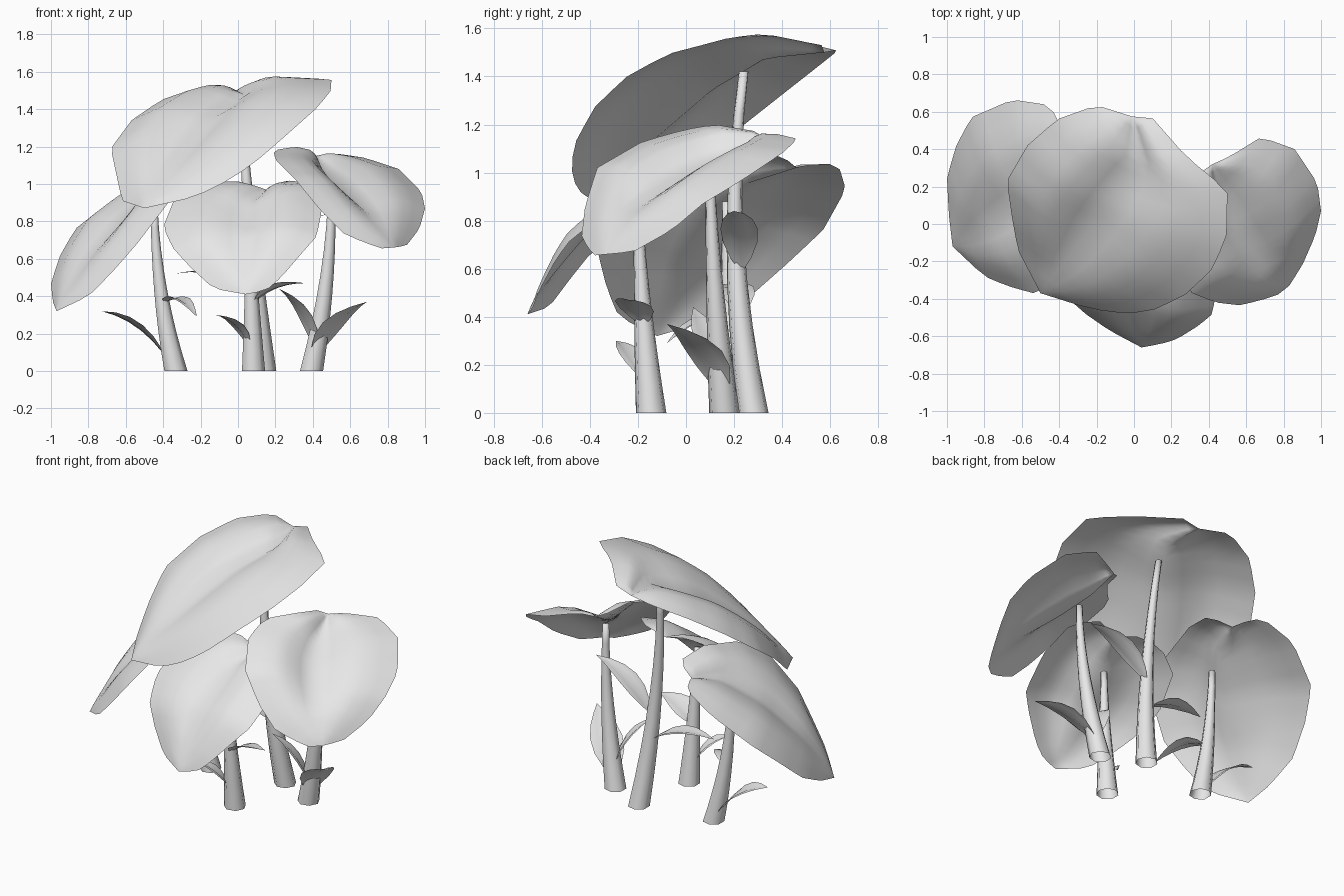
import bpy, bmesh, math
from mathutils import Vector

cube = bpy.data.objects.get("Cube")
if cube:
    bpy.data.objects.remove(cube, do_unlink=True)

# One plain matt colour for the whole plant
plain = bpy.data.materials.new("pale_grey")
plain.use_nodes = True
GREY = (0.8, 0.8, 0.8, 1)
plain.diffuse_color = GREY
plain.roughness = 1
shader = plain.node_tree.nodes["Principled BSDF"]
shader.inputs["Base Color"].default_value = GREY
shader.inputs["Roughness"].default_value = 1


def add_object(name, bm):
    for face in bm.faces:
        face.smooth = True
    mesh = bpy.data.meshes.new(name)
    bm.to_mesh(mesh)
    bm.free()
    mesh.materials.append(plain)
    obj = bpy.data.objects.new(name, mesh)
    bpy.context.collection.objects.link(obj)


def along(points, t):
    """Point at fraction t of the length of a polyline."""
    lengths = [(b - a).length for a, b in zip(points, points[1:])]
    left = t * sum(lengths)
    for a, b, size in zip(points, points[1:], lengths):
        if left <= size:
            return a.lerp(b, left / size)
        left -= size
    return points[-1].copy()


def bend(start, middle, end, t):
    """Smooth arc passing through three points."""
    control = 2 * middle - (start + end) / 2
    return start.lerp(control, t).lerp(control.lerp(end, t), t)


def blade(name, rib, right, left, bulge, rows=20, half=5):
    """Leaf sheet between two rims: a valley at the rib that fades into a dome at the tip."""
    rib = [Vector(p) for p in rib]
    rims = [[rib[0]] + [Vector(p) for p in side] + [rib[-1]] for side in (left, right)]
    across = along(rims[1], 0.5) - along(rims[0], 0.5)
    up = across.cross(rib[-1] - rib[0]).normalized()
    if up.z < 0:
        up.negate()
    bm = bmesh.new()
    grid = []
    for k in range(rows + 1):
        t = k / rows
        centre = along(rib, t)
        swell = max(0, math.sin(math.pi * t)) ** 0.7
        row = []
        for j in range(-half, half + 1):
            s = abs(j) / half
            p = centre.lerp(along(rims[j > 0], t), s)
            valley = max(0, math.sin(math.pi * s)) ** 1.4
            dome = 0.8 * math.cos(math.pi * s / 2)
            puff = valley + (dome - valley) * t ** 3
            row.append(bm.verts.new(p + up * bulge * puff * swell))
        grid.append(row)
    for a, b in zip(grid, grid[1:]):
        for j in range(2 * half):
            bm.faces.new((a[j], a[j + 1], b[j + 1], b[j]))
    bmesh.ops.remove_doubles(bm, verts=bm.verts, dist=0.0005)
    bm.normal_update()
    if sum(f.normal.dot(up) * f.calc_area() for f in bm.faces) < 0:
        bmesh.ops.reverse_faces(bm, faces=bm.faces)
    add_object(name, bm)


def stem(name, base, middle, top, sides=7, rings=8):
    """Tapered open stalk, flared at the foot."""
    base, middle, top = Vector(base), Vector(middle), Vector(top)
    bm = bmesh.new()
    loops = []
    for k in range(rings + 1):
        t = k / rings
        c = bend(base, middle, top, t)
        r = 0.02 + 0.045 * (1 - t) ** 1.4
        angles = [math.tau * i / sides for i in range(sides)]
        loops.append([bm.verts.new(c + Vector((r * math.cos(a), r * math.sin(a), 0)))
                      for a in angles])
    for a, b in zip(loops, loops[1:]):
        for i in range(sides):
            j = (i + 1) % sides
            bm.faces.new((a[i], a[j], b[j], b[i]))
    bm.faces.new(loops[-1])
    add_object(name, bm)


def leaflet(name, base, middle, tip, width=0.075, tilt=0.0):
    """Small arching leaf with a shallow fold; tilt raises one edge."""
    base, middle, tip = Vector(base), Vector(middle), Vector(tip)
    spine = [bend(base, middle, tip, k / 6) for k in range(7)]
    side = (tip - base).cross(Vector((0, 0, 1))).normalized()
    side.z = tilt
    lift = Vector((0, 0, 0.015))
    rims = []
    for sign in (1, -1):
        rims.append([p + (side * sign * width + lift) * math.sin(math.pi * (k / 6) ** 0.8)
                     for k, p in enumerate(spine) if 0 < k < 6])
    blade(name, spine, rims[0], rims[1], 0.006, rows=6, half=2)


# Large leaves: rib from notch to tip, then the two rims in the same direction
blade("top_leaf",
      [(-.01, .575, 1.5), (.04, .33, 1.475), (-.14, .11, 1.34), (-.37, -.2, 1.05), (-.5, -.37, .87)],
      [(.1, .565, 1.53), (.28, .36, 1.57), (.5, .18, 1.56), (.495, -.07, 1.495),
       (.42, -.24, 1.405), (.28, -.375, 1.28), (.12, -.455, 1.14), (-.03, -.48, 1.03),
       (-.23, -.455, .93)],
      [(-.2, .635, 1.51), (-.41, .56, 1.45), (-.57, .42, 1.34), (-.68, .23, 1.19),
       (-.65, .02, 1.05), (-.62, -.14, .91)], 0.085)
blade("left_leaf",
      [(.42, .32, 1.15), (.46, .16, 1.06), (.55, -.03, .96), (.72, -.25, .8), (.83, -.33, .66)],
      [(.51, .36, 1.165), (.68, .465, 1.14), (.86, .4, 1.08), (.98, .22, .96), (1, .07, .87),
       (.97, -.06, .76), (.9, -.22, .67)],
      [(.37, .3, 1.17), (.31, .12, 1.2), (.19, 0, 1.18), (.2, -.18, 1.13), (.31, -.37, 1.02),
       (.44, -.42, .86), (.57, -.435, .73), (.76, -.385, .655)], 0.07)
blade("front_leaf",
      [(.15, 0, .97), (.08, -.18, .9), (.04, -.42, .72), (.04, -.66, .41)],
      [(.28, .02, 1.02), (.4, -.1, 1), (.45, -.28, .87), (.42, -.48, .72), (.35, -.54, .64),
       (.23, -.615, .5), (.15, -.64, .43)],
      [(-.02, .03, 1.02), (-.2, .02, 1), (-.34, -.05, .92), (-.4, -.25, .77), (-.35, -.4, .66),
       (-.26, -.48, .56), (-.13, -.57, .44)], 0.06)
blade("right_leaf",
      [(-.36, .46, 1.02), (-.44, .24, .95), (-.6, .1, .81), (-.8, -.02, .58), (-.97, -.12, .32)],
      [(-.23, .4, 1.07), (-.26, .19, 1.1), (-.31, -.1, 1.03), (-.38, -.3, .89),
       (-.54, -.37, .68), (-.68, -.33, .52), (-.8, -.28, .4)],
      [(-.41, .56, 1.04), (-.45, .635, 1.03), (-.65, .665, .93), (-.87, .57, .76),
       (-.95, .42, .62), (-1, .25, .47), (-.99, .05, .37)], 0.06)

# Stems
stem("top_stem", (.14, .28, 0), (.07, .205, .72), (.015, .24, 1.42))
stem("left_stem", (.39, .16, 0), (.475, .12, .52), (.5, .1, 1.0))
stem("front_stem", (.08, -.145, 0), (.07, -.18, .44), (.06, -.2, .85))
stem("right_stem", (-.335, .2, 0), (-.415, .18, .43), (-.45, .17, .88))

# Small leaves growing from the stems
leaflet("right_stem_leaflet_low", (-.37, .2, .05), (-.53, .21, .23), (-.73, .21, .32), 0.085, -0.25)
leaflet("right_stem_leaflet_high", (-.4, .18, .36), (-.31, .06, .38), (-.22, -.08, .29), 0.06)
leaflet("front_stem_leaflet_low", (.06, -.17, .13), (-.01, -.23, .24), (-.12, -.29, .3), 0.065)
leaflet("front_stem_leaflet_high", (.08, -.18, .36), (.19, -.22, .44), (.36, -.24, .47), 0.08, 0.15)
leaflet("left_stem_leaflet_inner", (.42, .15, .1), (.35, .09, .3), (.22, .03, .44))
leaflet("left_stem_leaflet_outer", (.4, .16, .06), (.52, .07, .25), (.69, -.08, .37), 0.1)
leaflet("top_stem_leaflet_high", (.09, .23, .58), (.27, .22, .76), (.5, .2, .84), 0.08)
leaflet("top_stem_leaflet_low", (.1, .23, .4), (-.1, .21, .51), (-.34, .2, .52))
